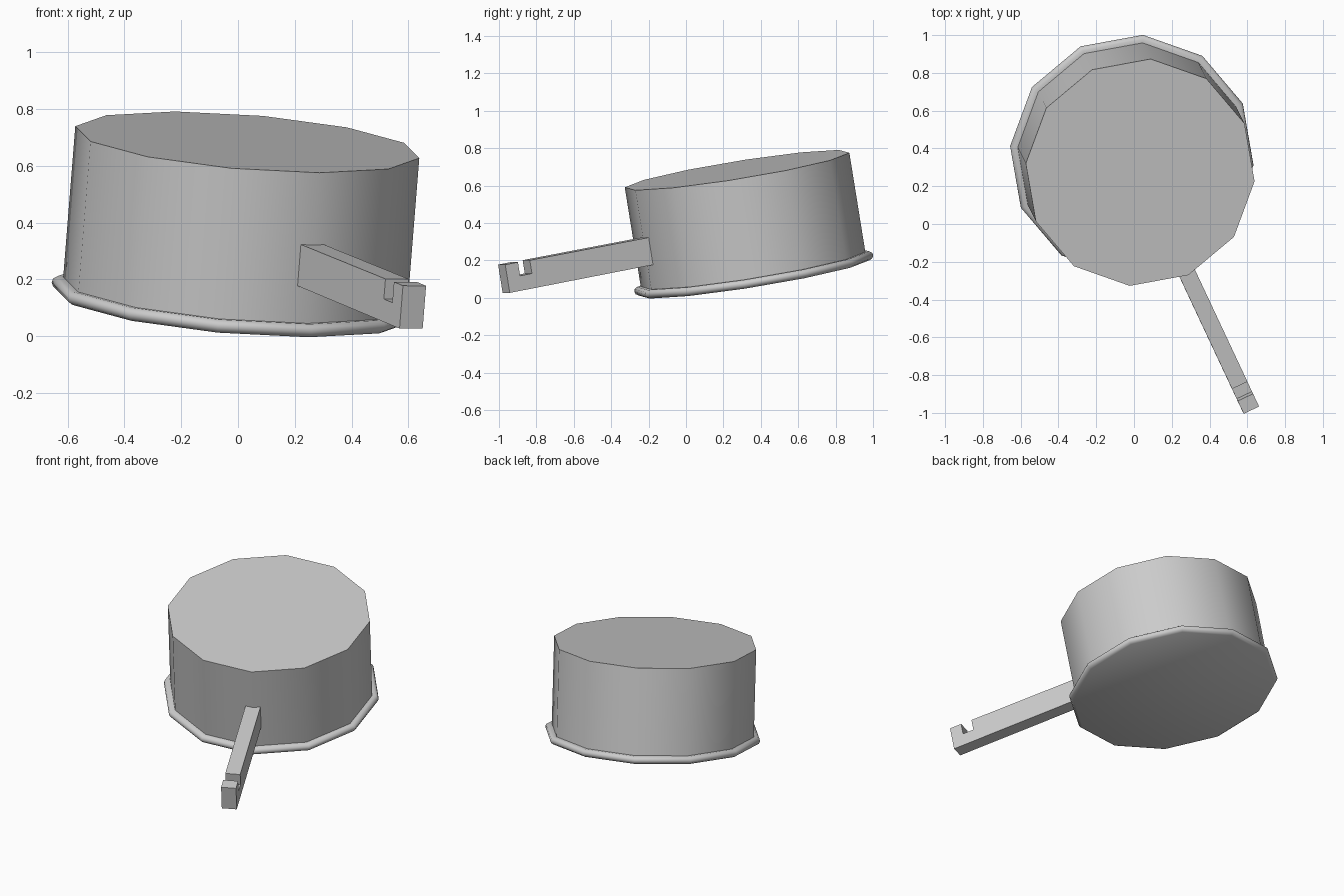
import bpy, bmesh
from math import cos, sin, tau
from mathutils import Vector, Matrix

if "Cube" in bpy.data.objects:
    bpy.data.objects.remove(bpy.data.objects["Cube"])

SIDES = 12
# Tilted frame: the upturned pan leans on its rim, handle along local x
up = Vector((0.080, -0.161, 1)).normalized()
along = Vector((0.425, -0.905, 0))
along = (along - up * along.dot(up)).normalized()
side = up.cross(along)
frame = Matrix((along, side, up)).transposed().to_4x4()
frame.translation = Vector((-0.011, 0.361, 0.137))


def ring(bm, r, z):
    return [bm.verts.new((r * cos(tau * i / SIDES), r * sin(tau * i / SIDES), z))
            for i in range(SIDES)]


def bridge(bm, a, b):
    for i in range(SIDES):
        j = (i + 1) % SIDES
        bm.faces.new((a[i], a[j], b[j], b[i]))


def finish(bm, name, smooth_angle=0.0):
    """Recalculate normals, smooth below the angle, link in the tilted frame."""
    bmesh.ops.recalc_face_normals(bm, faces=bm.faces)
    for f in bm.faces:
        f.smooth = smooth_angle > 0
    for e in bm.edges:
        e.smooth = e.is_manifold and e.calc_face_angle() < smooth_angle
    mesh = bpy.data.meshes.new(name)
    bm.to_mesh(mesh)
    bm.free()
    obj = bpy.data.objects.new(name, mesh)
    obj.matrix_world = frame
    bpy.context.collection.objects.link(obj)
    return obj


# Pan wall with the pan bottom uppermost
bm = bmesh.new()
low, high = ring(bm, 0.61, -0.02), ring(bm, 0.61, 0.555)
bridge(bm, low, high)
bm.faces.new(high)
finish(bm, "pan_body", 1.0)

# Rounded rim, closed underneath by a flat disc
bm = bmesh.new()
profile = [(0.605, 0.016), (0.63, 0.017), (0.645, 0.007), (0.649, -0.007),
           (0.643, -0.021), (0.628, -0.03)]
rings = [ring(bm, r, z) for r, z in profile]
for a, b in zip(rings, rings[1:]):
    bridge(bm, a, b)
bm.faces.new(rings[-1])
rim = finish(bm, "rim_and_mouth", 0.85)

# Handle: notched side profile extruded across its width
profile = [(0.58, 0.148), (1.457, 0.15), (1.457, 0.303), (1.381, 0.303),
           (1.381, 0.229), (1.31, 0.229), (1.31, 0.301), (0.58, 0.296)]
bm = bmesh.new()
face = bm.faces.new([bm.verts.new((x, -0.045, z)) for x, z in profile])
ext = bmesh.ops.extrude_face_region(bm, geom=[face], use_keep_orig=True)
bmesh.ops.translate(bm, vec=(0, 0.09, 0),
                    verts=[v for v in ext["geom"] if isinstance(v, bmesh.types.BMVert)])
finish(bm, "handle")
